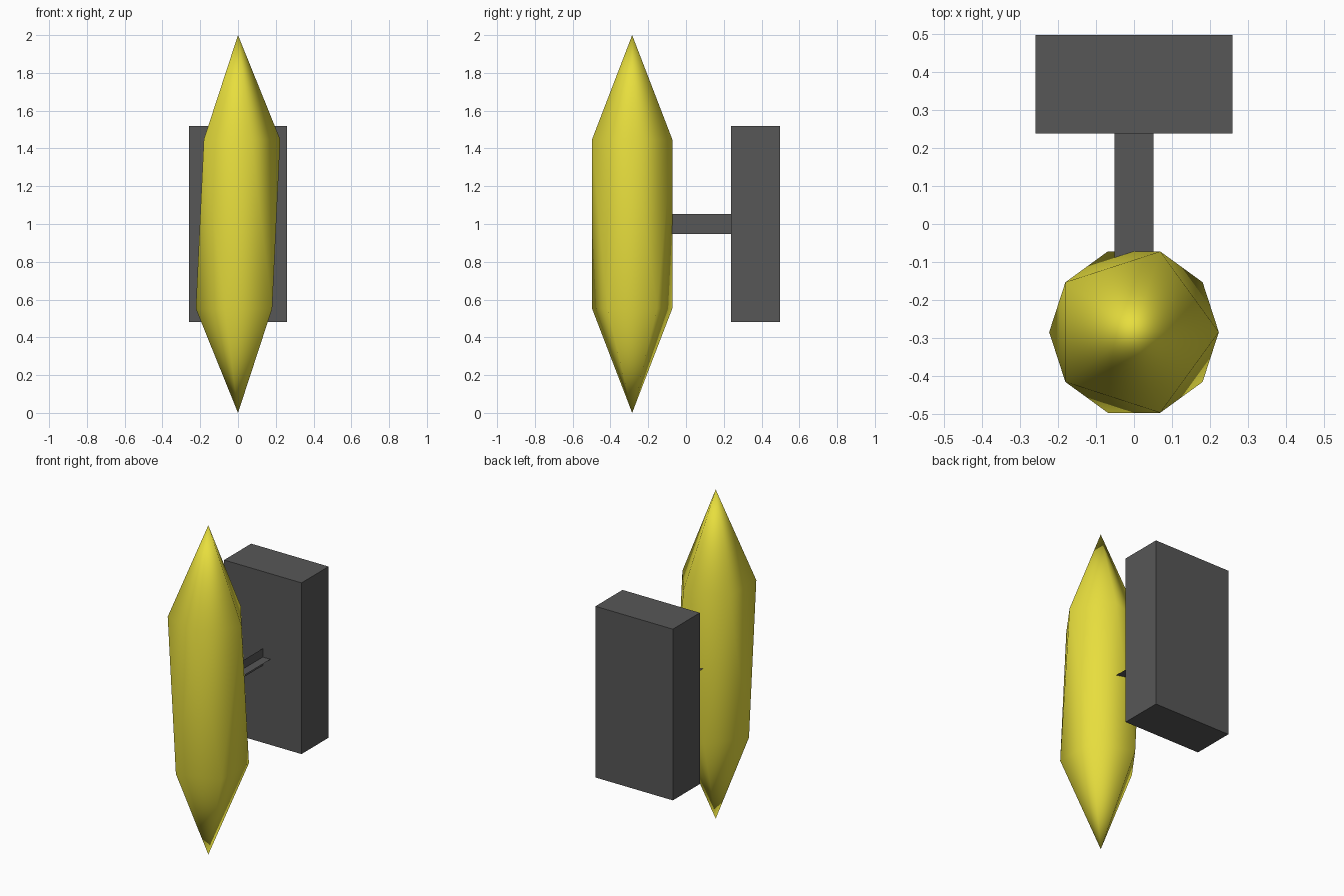
import bpy
from math import pi

cube = bpy.data.objects.get("Cube")
if cube:
    bpy.data.objects.remove(cube, do_unlink=True)


def make_material(name, rgb):
    mat = bpy.data.materials.new(name)
    mat.use_nodes = True
    mat.diffuse_color = (*rgb, 1)
    mat.node_tree.nodes["Principled BSDF"].inputs["Base Color"].default_value = (*rgb, 1)
    return mat


def finish(name, mat, scale):
    obj = bpy.context.object
    obj.name = name
    obj.scale = scale
    obj.data.materials.append(mat)
    return obj


yellow = make_material("yellow", (0.8, 0.73, 0.047))
grey = make_material("dark grey", (0.095, 0.095, 0.095))

# Stretched crystal: a smooth-shaded icosahedron
bpy.ops.mesh.primitive_ico_sphere_add(subdivisions=1, radius=1, location=(0, -0.285, 1))
finish("crystal", yellow, (0.25, 0.25, 1))
bpy.ops.object.shade_smooth()

# Back block
bpy.ops.mesh.primitive_cube_add(size=1, location=(0, 0.368, 1))
finish("back_block", grey, (0.52, 0.26, 1.04))

# Arm: two flat strips crossed along the same axis
arm_start, arm_end = -0.12, 0.24
for name, turn in (("arm_flat_strip", 0), ("arm_upright_strip", pi / 2)):
    bpy.ops.mesh.primitive_plane_add(
        size=1, location=(0, (arm_start + arm_end) / 2, 1), rotation=(0, turn, 0))
    finish(name, grey, (0.104, arm_end - arm_start, 1))
